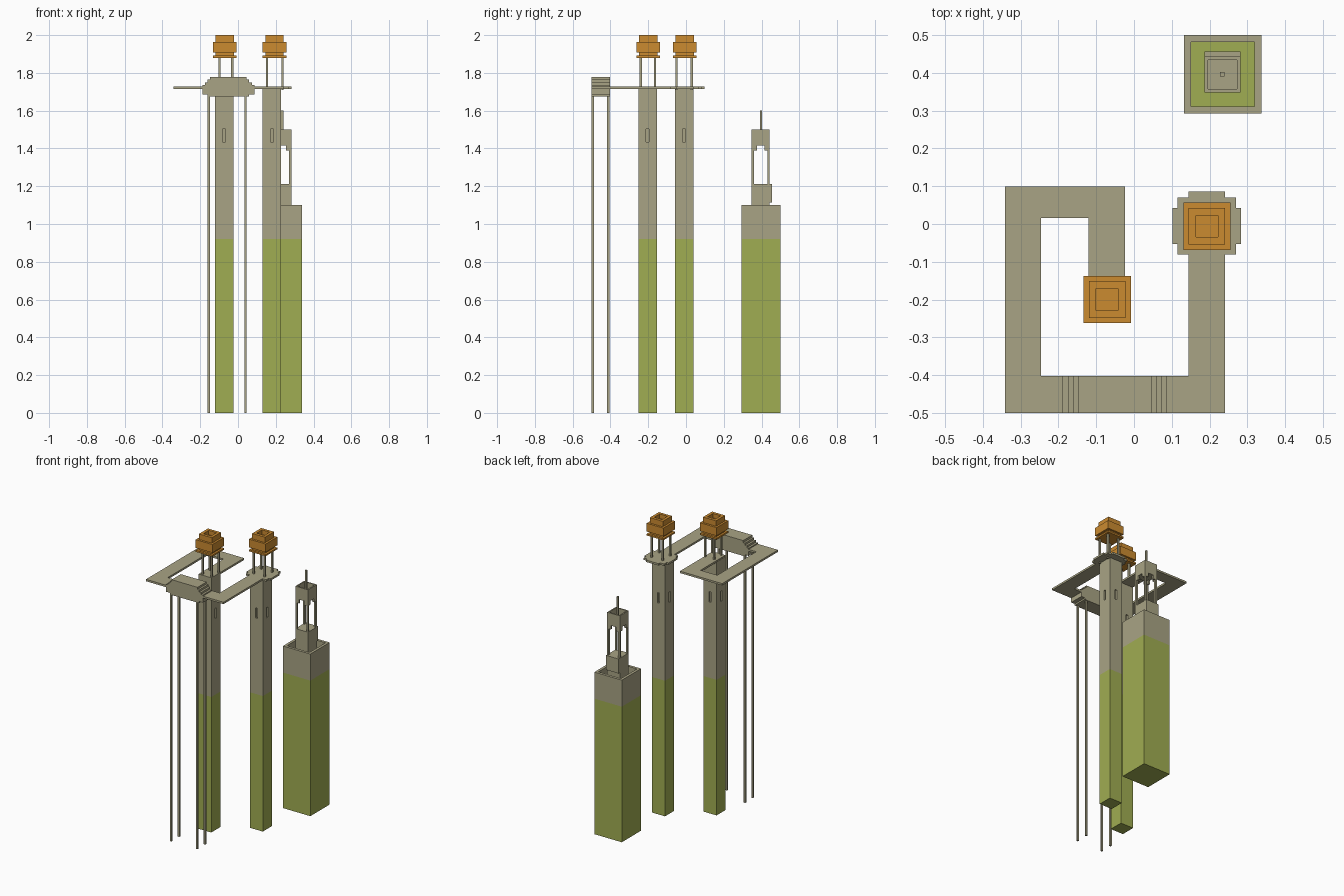
import bpy, bmesh
from mathutils import Vector

if "Cube" in bpy.data.objects:
    bpy.data.objects.remove(bpy.data.objects["Cube"])


def material(name, rgb):
    lin = [((c / 255 + 0.055) / 1.055) ** 2.4 for c in rgb]
    m = bpy.data.materials.new(name)
    m.diffuse_color = (*lin, 1)
    m.use_nodes = True
    m.node_tree.nodes["Principled BSDF"].inputs["Base Color"].default_value = m.diffuse_color
    return m


STONE = material("stone", (169, 164, 133))
GREEN = material("moss_green", (160, 173, 82))
ORANGE = material("orange_roof", (203, 139, 48))
GREEN_TOP = 0.92


def finish(bm, name, mats, rule=None):
    bmesh.ops.recalc_face_normals(bm, faces=bm.faces[:])
    if rule:
        for f in bm.faces:
            f.material_index = rule(f)
    me = bpy.data.meshes.new(name)
    bm.to_mesh(me)
    bm.free()
    for m in mats:
        me.materials.append(m)
    ob = bpy.data.objects.new(name, me)
    bpy.context.collection.objects.link(ob)
    return ob


def add_box(bm, lo, hi):
    vs = bmesh.ops.create_cube(bm, size=1)["verts"]
    for v in vs:
        v.co = Vector([lo[i] if v.co[i] < 0 else hi[i] for i in range(3)])


def boxes(name, mat, *spans):
    bm = bmesh.new()
    for lo, hi in spans:
        add_box(bm, lo, hi)
    return finish(bm, name, [mat])


def cut(bm, axis, pos):
    no = Vector([float(i == axis) for i in range(3)])
    bmesh.ops.bisect_plane(bm, geom=bm.verts[:] + bm.edges[:] + bm.faces[:],
                           plane_co=no * pos, plane_no=no)


def sink(bm, face, depth):
    face.normal_update()
    n = face.normal.copy()
    new = bmesh.ops.extrude_discrete_faces(bm, faces=[face])["faces"][0]
    for v in new.verts:
        v.co -= n * depth


def well(bm, rim, depth):
    # open recess in the top face
    bm.normal_update()
    top = max(bm.faces, key=lambda f: f.calc_center_median().z)
    bmesh.ops.inset_region(bm, faces=[top], thickness=rim)
    sink(bm, top, depth)


def prism(name, pts, axis, a, b, mat):
    # outline extruded along y (1) or z (2)
    bm = bmesh.new()
    vs = [bm.verts.new((p, a, q) if axis == 1 else (p, q, a)) for p, q in pts]
    f = bm.faces.new(vs)
    ext = bmesh.ops.extrude_face_region(bm, geom=[f])["geom"]
    for v in ext:
        if isinstance(v, bmesh.types.BMVert):
            v.co[axis] = b
    return finish(bm, name, [mat])


def corner_spans(x0, x1, y0, y1, z0, z1, w):
    return [((x, y, z0), (x + w, y + w, z1))
            for x in (x0, x1 - w) for y in (y0, y1 - w)]


def is_stone(f):
    return 0 if f.calc_center_median().z < GREEN_TOP + 0.001 else 1


# slim tower with a recessed window slot on each side
def slim_tower(name, cx, cy):
    h, w, z0, z1 = 0.0485, 0.008, 1.435, 1.504
    bm = bmesh.new()
    add_box(bm, (cx - h, cy - h, 0), (cx + h, cy + h, 1.72))
    for z in (GREEN_TOP, z0, z1):
        cut(bm, 2, z)
    for s in (-w, w):
        cut(bm, 0, cx + s)
        cut(bm, 1, cy + s)
    bm.normal_update()
    slots = []
    for f in bm.faces:
        c = f.calc_center_median()
        if z0 < c.z < z1 and abs(f.normal.z) < 0.1 and \
                min(abs(c.x - cx), abs(c.y - cy)) < 0.003:
            slots.append(f)
    for f in slots:
        sink(bm, f, 0.012)
    finish(bm, name, [GREEN, STONE], is_stone)


# lantern: four posts and a stepped roof with a hole on top
def lantern(name, cx, cy, px0, px1, py0, py1):
    boxes(name + "_posts", STONE, *corner_spans(px0, px1, py0, py1, 1.71, 1.885, 0.012))
    for part, h, z0, z1 in (("plate", 0.0625, 1.88, 1.891), ("neck", 0.0485, 1.891, 1.907),
                            ("roof", 0.0625, 1.907, 1.963)):
        boxes(f"{name}_{part}", ORANGE, ((cx - h, cy - h, z0), (cx + h, cy + h, z1)))
    bm = bmesh.new()
    add_box(bm, (cx - 0.0485, cy - 0.0485, 1.963), (cx + 0.0485, cy + 0.0485, 2.0))
    well(bm, 0.0275, 0.03)
    finish(bm, name + "_cap", [ORANGE])


slim_tower("left_tower", -0.073, -0.203)
slim_tower("right_tower", 0.179, -0.01)
lantern("left_lantern", -0.071, -0.2, -0.104, -0.024, -0.245, -0.158)
lantern("right_lantern", 0.193, -0.006, 0.147, 0.241, -0.056, 0.037)

# walkways
WZ = (1.716, 1.729)
prism("left_walkway", [(-0.188, -0.5), (-0.341, -0.5), (-0.341, 0.099), (-0.024, 0.099),
                       (-0.024, -0.252), (-0.12, -0.252), (-0.12, 0.016), (-0.246, 0.016),
                       (-0.246, -0.402), (-0.188, -0.402)], 2, *WZ, STONE)
prism("right_walkway", [(0.087, -0.5), (0.241, -0.5), (0.241, -0.081), (0.144, -0.081),
                        (0.144, -0.402), (0.087, -0.402)], 2, *WZ, STONE)
half = [(0.048, 0.086), (0.048, 0.07), (0.077, 0.07), (0.077, 0.042),
        (0.0905, 0.042), (0.0905, -0.053), (0.077, -0.053), (0.077, -0.081)]
cx = 0.1925
prism("right_platform", [(cx + x, y) for x, y in half] +
      [(cx - x, y) for x, y in reversed(half)], 2, *WZ, STONE)

# stepped bridge and its long legs
half = [(0.11, 1.674), (0.11, 1.685), (0.138, 1.685), (0.138, 1.737), (0.124, 1.737),
        (0.124, 1.75), (0.11, 1.75), (0.11, 1.764), (0.097, 1.764), (0.097, 1.778)]
cx = -0.051
prism("bridge", [(cx + x, z) for x, z in half] +
      [(cx - x, z) for x, z in reversed(half)], 1, -0.5, -0.402, STONE)
boxes("bridge_legs", STONE, *corner_spans(-0.161, 0.046, -0.5, -0.405, 0, 1.68, 0.012))

# broad tower with an open top
bm = bmesh.new()
add_box(bm, (0.132, 0.293, 0), (0.338, 0.5, 1.1))
cut(bm, 2, GREEN_TOP)
well(bm, 0.026, 1.1 - GREEN_TOP)
finish(bm, "broad_tower", [GREEN, STONE], is_stone)

# belfry: base, posts, stepped arches, head and spire
X0, X1, Y0, Y1 = 0.187, 0.282, 0.348, 0.443
boxes("belfry_base", STONE, ((X0, Y0, 0.92), (X1, Y1, 1.114)),
      ((X0, Y0, 1.114), (X1, 0.456, 1.212)))
boxes("belfry_posts", STONE, *corner_spans(X0, X1, Y0, Y1, 1.212, 1.39, 0.012))
T, B = 0.012, 0.028
brackets = []
for x, s in ((X0, 1), (X1, -1)):
    for y, t in ((Y0, 1), (Y1, -1)):
        for dx, dy in ((B, T), (T, B)):
            xs, ys = sorted((x, x + s * dx)), sorted((y, y + t * dy))
            brackets.append(((xs[0], ys[0], 1.39), (xs[1], ys[1], 1.416)))
boxes("belfry_arch_brackets", STONE, *brackets)
bm = bmesh.new()
add_box(bm, (X0, Y0, 1.416), (X1, Y1, 1.5))
well(bm, 0.0125, 0.05)
finish(bm, "belfry_head", [STONE])
boxes("belfry_spire", STONE, ((0.228, 0.391, 1.445), (0.24, 0.403, 1.602)))
